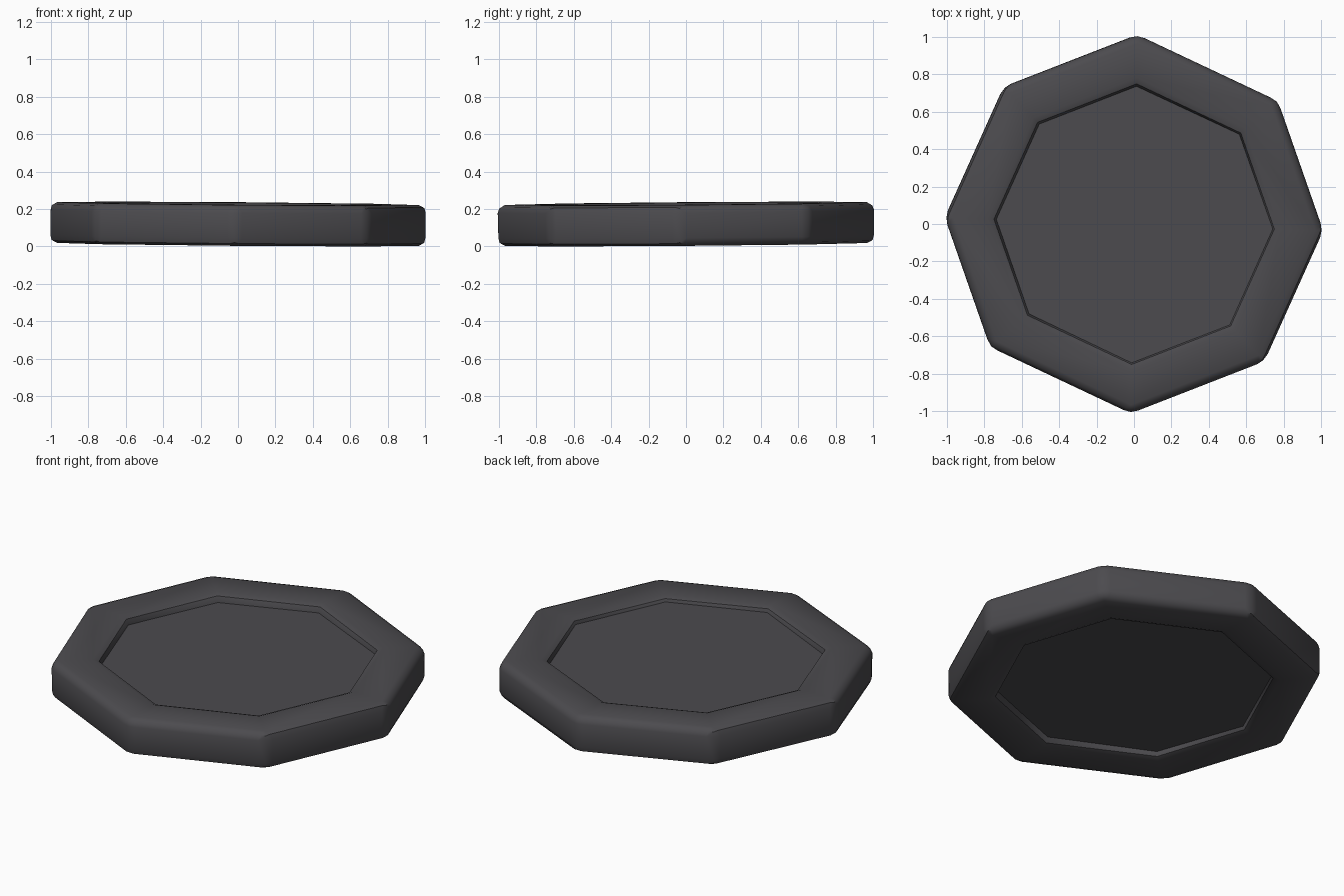
import bpy, bmesh, math
from mathutils import Matrix

cube = bpy.data.objects.get("Cube")
if cube:
    bpy.data.objects.remove(cube, do_unlink=True)

# One dark stone colour
stone = bpy.data.materials.new("dark_grey_stone")
stone.use_nodes = True
COLOUR = (0.072, 0.070, 0.077, 1)
stone.diffuse_color = COLOUR
shader = stone.node_tree.nodes["Principled BSDF"]
shader.inputs["Base Color"].default_value = COLOUR
shader.inputs["Roughness"].default_value = 0.8

# Slightly uneven octagon, the same after a half turn
HALF = (40.5, 89, 133.5, 178)
ANGLES = [math.radians(a + turn) for turn in (0, 180) for a in HALF]


def octagon(bm, radius, z):
    return [bm.verts.new((radius * math.cos(a), radius * math.sin(a), z)) for a in ANGLES]


def make_object(name, bm):
    bmesh.ops.recalc_face_normals(bm, faces=bm.faces)
    mesh = bpy.data.meshes.new(name)
    bm.to_mesh(mesh)
    bm.free()
    mesh.materials.append(stone)
    obj = bpy.data.objects.new(name, mesh)
    bpy.context.collection.objects.link(obj)
    return obj


def bridge(bm, first, second):
    for i in range(8):
        j = (i + 1) % 8
        bm.faces.new((first[i], first[j], second[j], second[i]))


# Rim: a closed octagonal ring, tipped a little
bm = bmesh.new()
profile = [(1.012, -0.109), (1.012, 0.109), (0.737, 0.109), (0.737, -0.109)]
loops = [octagon(bm, r, z) for r, z in profile]
for k in range(4):
    bridge(bm, loops[k], loops[(k + 1) % 4])

# Soften every rim edge except the sharp inner corners
inner = set(loops[2] + loops[3])


def is_soft(edge):
    a, b = edge.verts
    upright = abs(a.co.z - b.co.z) > 0.1
    return edge.calc_face_angle() > 0.3 and not (upright and a in inner)


bmesh.ops.recalc_face_normals(bm, faces=bm.faces)
bmesh.ops.bevel(bm, geom=[e for e in bm.edges if is_soft(e)], offset=0.042,
                offset_type='OFFSET', segments=2, profile=0.5, affect='EDGES')
tilt = Matrix.Rotation(0.008, 4, 'X') @ Matrix.Rotation(0.008, 4, 'Y')
bmesh.ops.transform(bm, matrix=Matrix.Translation((0, 0, 0.12)) @ tilt, verts=bm.verts)
rim = make_object("rim", bm)
bpy.context.view_layer.objects.active = rim
rim.select_set(True)
bpy.ops.object.shade_smooth_by_angle(angle=math.radians(44))
rim.select_set(False)

# Panel: a level slab set into the rim, sunken on both sides
bm = bmesh.new()
low, high = octagon(bm, 0.8, 0.048), octagon(bm, 0.8, 0.192)
bridge(bm, low, high)
bm.faces.new(low)
bm.faces.new(high)
make_object("centre_panel", bm)
